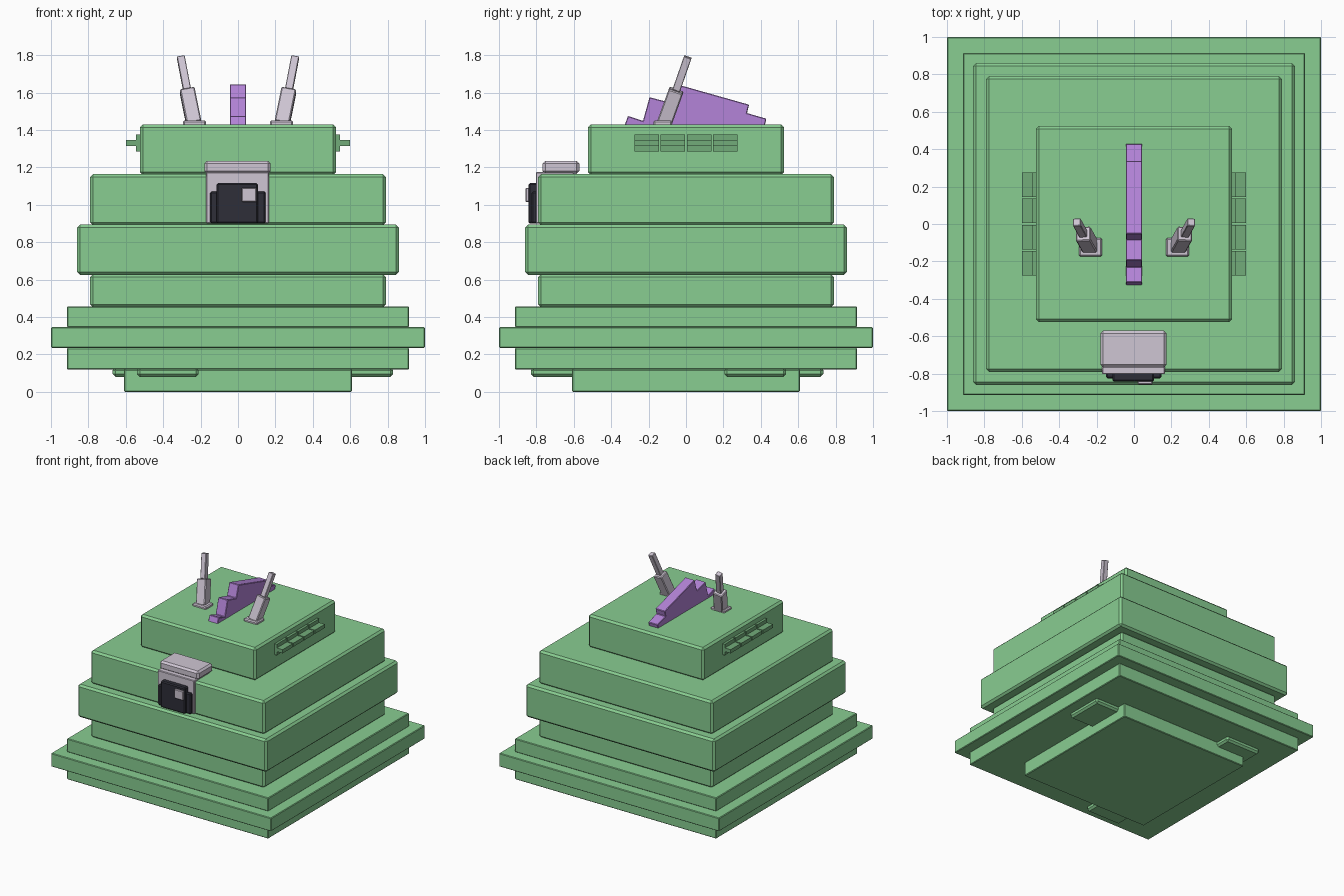
import bpy
import bmesh
from mathutils import Vector, Matrix

if "Cube" in bpy.data.objects:
    bpy.data.objects.remove(bpy.data.objects["Cube"])


def material(name, r, g, b):
    """Flat colour from 0-255 display values."""
    rgb = [((c / 255 + 0.055) / 1.055) ** 2.4 for c in (r, g, b)]
    mat = bpy.data.materials.new(name)
    mat.use_nodes = True
    mat.diffuse_color = (*rgb, 1)
    mat.node_tree.nodes["Principled BSDF"].inputs["Base Color"].default_value = (*rgb, 1)
    return mat


GREEN = material("soft green", 136, 205, 145)
VENT = material("vent green", 114, 172, 122)
GREY = material("lilac grey", 207, 198, 212)
BLACK = material("charcoal", 46, 46, 56)
PURPLE = material("purple", 180, 132, 216)


def finish(name, bm, mat, bevel):
    bmesh.ops.recalc_face_normals(bm, faces=bm.faces)
    mesh = bpy.data.meshes.new(name)
    bm.to_mesh(mesh)
    bm.free()
    mesh.materials.append(mat)
    obj = bpy.data.objects.new(name, mesh)
    bpy.context.collection.objects.link(obj)
    if bevel:
        mod = obj.modifiers.new("Bevel", 'BEVEL')
        mod.width = bevel
        mod.segments = 1
    return obj


def box(name, x, y, z, mat, bevel=0.005):
    """Box from (min, max) ranges."""
    bm = bmesh.new()
    bmesh.ops.create_cube(bm, size=1)
    lo, hi = Vector((x[0], y[0], z[0])), Vector((x[1], y[1], z[1]))
    bmesh.ops.scale(bm, vec=hi - lo, verts=bm.verts)
    bmesh.ops.translate(bm, vec=(lo + hi) / 2, verts=bm.verts)
    return finish(name, bm, mat, bevel)


def rod(name, start, end, width, mat, bevel=0.005):
    """Square bar running between two points."""
    start, end = Vector(start), Vector(end)
    axis = (end - start).normalized()
    side = Vector((1, 0, 0))
    side = (side - axis * side.dot(axis)).normalized()
    turn = Matrix((side, axis.cross(side), axis)).transposed().to_4x4()
    bm = bmesh.new()
    bmesh.ops.create_cube(bm, size=1)
    bmesh.ops.scale(bm, vec=(width, width, (end - start).length), verts=bm.verts)
    bmesh.ops.transform(bm, matrix=Matrix.Translation((start + end) / 2) @ turn, verts=bm.verts)
    return finish(name, bm, mat, bevel)


# Stacked square tiers: name, half width, bottom, top, bevel
tiers = [
    ("base_plinth", 0.61, 0.0, 0.12, 0.005),
    ("lower_skirt", 0.915, 0.12, 0.235, 0.005),
    ("wide_skirt", 1.0, 0.235, 0.345, 0.005),
    ("upper_skirt", 0.915, 0.345, 0.455, 0.005),
    ("waist", 0.79, 0.45, 0.63, 0.016),
    ("lower_body", 0.86, 0.625, 0.895, 0.016),
    ("upper_body", 0.79, 0.89, 1.165, 0.016),
    ("head", 0.525, 1.16, 1.43, 0.016),
]
for name, half, low, high, bevel in tiers:
    box(name, (-half, half), (-half, half), (low, high), GREEN, bevel)

# Square pads under the skirt
for i, (cx, cy) in enumerate([(-0.375, -0.665), (0.665, 0.37), (-0.505, 0.57)]):
    box(f"under_pad_{i + 1}", (cx - 0.165, cx + 0.165), (cy - 0.165, cy + 0.165),
        (0.08, 0.13), GREEN, 0.015)

# Side vents: a row of four finned plates on each side of the head
for side, label in ((1, "left"), (-1, "right")):
    for i in range(4):
        cy = -0.21 + 0.14 * i
        row = (cy - 0.065, cy + 0.065)
        for part, reach, half in (("plate", 0.545, 0.045), ("fin", 0.598, 0.015)):
            xs = sorted((side * 0.51, side * reach))
            box(f"{label}_vent_{part}_{i + 1}", xs, row, (1.33 - half, 1.33 + half), VENT, 0)

# Front unit: grey housing, hood, dark stepped panel and knob
box("front_housing", (-0.17, 0.165), (-0.803, -0.6), (0.9, 1.175), GREY, 0.005)
box("front_hood", (-0.18, 0.175), (-0.767, -0.57), (1.165, 1.235), GREY, 0.015)
box("front_panel_wide", (-0.15, 0.148), (-0.825, -0.79), (0.9, 1.07), BLACK, 0.008)
box("front_panel_tall", (-0.115, 0.108), (-0.843, -0.79), (0.9, 1.115), BLACK, 0.008)
box("front_knob", (0.02, 0.098), (-0.858, -0.82), (1.015, 1.09), GREY, 0.004)

# Stepped crest along the middle of the head
profile = [(-0.33, 1.42), (-0.31, 1.475), (-0.23, 1.448), (-0.195, 1.575), (-0.083, 1.545),
           (-0.053, 1.645), (0.337, 1.535), (0.326, 1.49), (0.43, 1.46), (0.42, 1.42)]
bm = bmesh.new()
face = bm.faces.new([bm.verts.new((-0.043, y, z)) for y, z in profile])
extruded = bmesh.ops.extrude_face_region(bm, geom=[face])["geom"]
bmesh.ops.translate(bm, vec=(0.086, 0, 0),
                    verts=[v for v in extruded if isinstance(v, bmesh.types.BMVert)])
finish("crest", bm, PURPLE, 0.004)

# Tilted antennas with foot, thick sleeve and thin tip
for s, label in ((1, "left"), (-1, "right")):
    foot, joint, tip = (s * 0.235, -0.118, 1.43), (s * 0.272, -0.052, 1.612), (s * 0.306, 0.01, 1.79)
    box(f"{label}_antenna_foot", sorted((s * 0.17, s * 0.295)), (-0.175, -0.075),
        (1.42, 1.45), GREY, 0.008)
    rod(f"{label}_antenna_sleeve", foot, joint, 0.08, GREY, 0.006)
    rod(f"{label}_antenna_tip", joint, tip, 0.042, GREY, 0.003)
